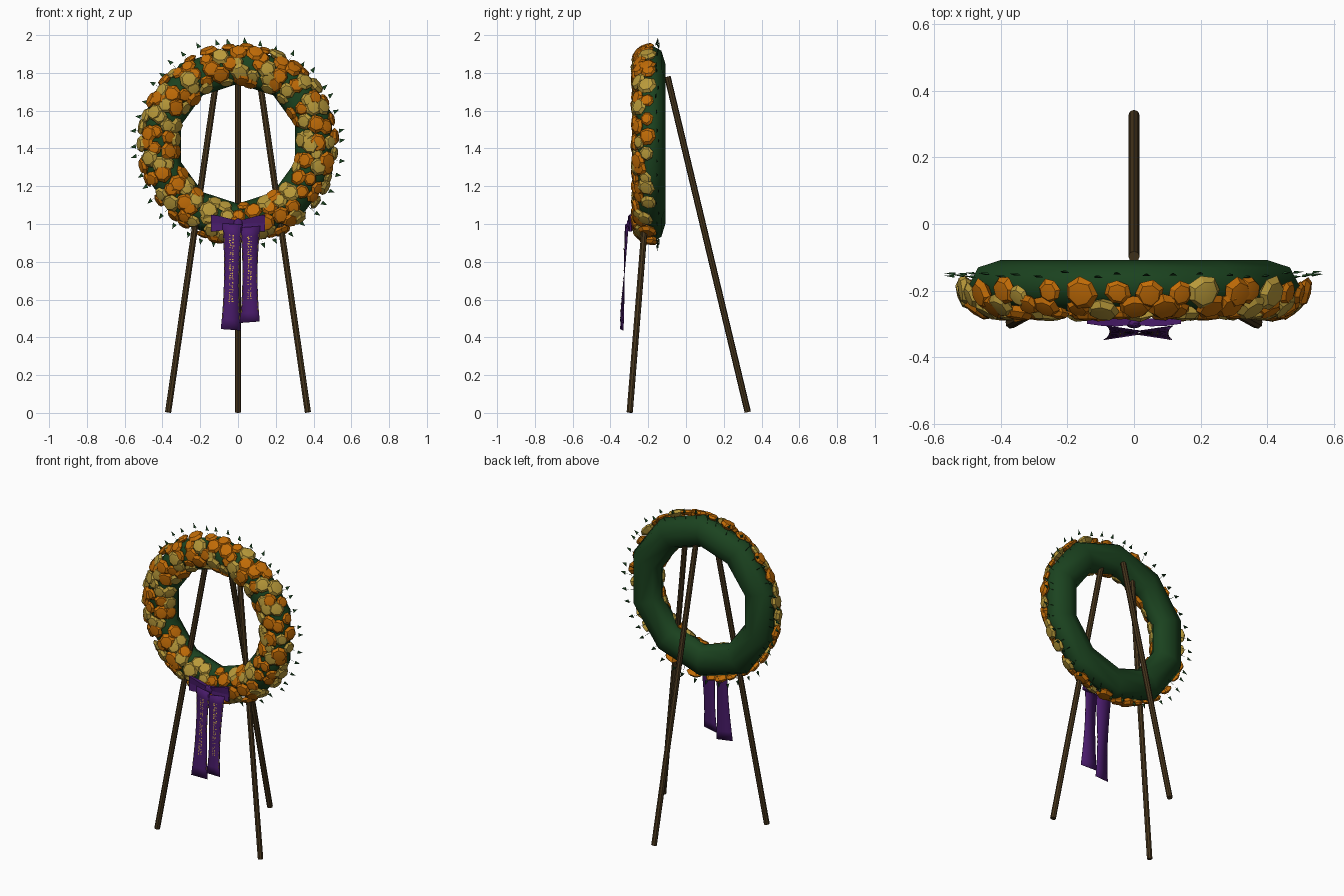
import bpy, bmesh, math, random
from mathutils import Vector, Matrix

if "Cube" in bpy.data.objects:
    bpy.data.objects.remove(bpy.data.objects["Cube"])

random.seed(7)
CZ, CY = 1.425, -0.185          # wreath centre


def mat(name, rgb):
    m = bpy.data.materials.new(name)
    m.diffuse_color = (*rgb, 1)
    m.use_nodes = True
    m.node_tree.nodes["Principled BSDF"].inputs["Base Color"].default_value = m.diffuse_color
    return m


GREEN = mat("moss_green", (0.011, 0.056, 0.014))
ORANGE = mat("orange", (0.54, 0.15, 0.002))
GOLD = mat("straw_yellow", (0.48, 0.32, 0.042))
PURPLE = mat("purple", (0.066, 0.011, 0.145))
WOOD = mat("dark_wood", (0.062, 0.036, 0.012))
FLECK = mat("fleck_gold", (0.68, 0.46, 0.07))


def finish(name, bm, mats, smooth=None):
    me = bpy.data.meshes.new(name)
    bmesh.ops.recalc_face_normals(bm, faces=bm.faces)
    bm.to_mesh(me)
    bm.free()
    for m in mats:
        me.materials.append(m)
    ob = bpy.data.objects.new(name, me)
    bpy.context.collection.objects.link(ob)
    if smooth:
        bpy.ops.object.select_all(action='DESELECT')
        ob.select_set(True)
        bpy.context.view_layer.objects.active = ob
        bpy.ops.object.shade_smooth_by_angle(angle=math.radians(smooth))
    return ob


def on_ring(theta, r, y):
    return Vector((r * math.cos(theta), y, CZ + r * math.sin(theta)))


# coarse green ring
bm = bmesh.new()
N, M = 10, 8
ring = [[bm.verts.new(on_ring(math.radians(18 + 36 * i),
                              0.42 + 0.103 * math.cos(2 * math.pi * j / M),
                              CY + 0.077 * math.sin(2 * math.pi * j / M)))
         for j in range(M)] for i in range(N)]
for i in range(N):
    for j in range(M):
        k, l = (i + 1) % N, (j + 1) % M
        bm.faces.new((ring[i][j], ring[k][j], ring[k][l], ring[i][l]))
finish("wreath_ring", bm, [GREEN], 60)

# flower heads: flat-topped faceted domes in rows over the front half of the ring
bm = bmesh.new()
for phi0, count in ((-58, 25), (-25, 30), (8, 34), (40, 36), (76, 34)):
    for i in range(count):
        th = 2 * math.pi * (i + random.uniform(-0.3, 0.3)) / count + phi0
        phi = math.radians(phi0 + random.uniform(-8, 8))
        pos = on_ring(th, 0.418 + 0.094 * math.sin(phi), CY - 0.080 * math.cos(phi))
        radial = Vector((math.cos(th), 0, math.sin(th)))
        n = (radial * math.sin(phi) + Vector((0, -1, 0)) * math.cos(phi)).normalized()
        rot = n.to_track_quat('Z', 'Y').to_matrix() @ Matrix.Rotation(random.uniform(0, 6), 3, 'Z')
        s = random.uniform(0.036, 0.054)
        rows = []
        for rad, h in ((0.55, -0.30), (1.0, 0.10), (0.72, 0.42)):
            rows.append([bm.verts.new(pos + rot @ Vector((
                s * rad * random.uniform(0.88, 1.1) * math.cos(math.tau * k / 7),
                s * rad * random.uniform(0.88, 1.1) * math.sin(math.tau * k / 7), s * h)))
                for k in range(7)])
        crown = bm.verts.new(pos + rot @ Vector((0, 0, s * 0.52)))
        faces = [bm.faces.new(rows[0][::-1])]
        for k in range(7):
            m = (k + 1) % 7
            for p, q in zip(rows, rows[1:]):
                faces.append(bm.faces.new((p[k], p[m], q[m], q[k])))
            faces.append(bm.faces.new((rows[2][k], rows[2][m], crown)))
        tone = 0 if random.random() < 0.57 else 1
        for f in faces:
            f.material_index = tone
finish("flower_heads", bm, [ORANGE, GOLD], 28)

# leaf tips round the rim: hair-thin stem with a small pointed blade
bm = bmesh.new()
for i in range(42):
    th = 2 * math.pi * i / 42 + random.uniform(-0.03, 0.03)
    y = -0.155 + random.uniform(-0.008, 0.008)
    e = random.uniform(-0.012, 0.010)
    t = Vector((-math.sin(th), 0, math.cos(th)))
    mid, tip = on_ring(th, 0.540 + e, y), on_ring(th, 0.570 + e, y + 0.006) + t * 0.006
    a, b = bm.verts.new(mid + t * 0.012), bm.verts.new(mid - t * 0.012)
    c, d = bm.verts.new(mid + Vector((0, 0.008, 0))), bm.verts.new(tip)
    for tri in ((a, b, d), (b, c, d), (c, a, d), (c, b, a)):
        bm.faces.new(tri)
    base = on_ring(th, 0.49, y)
    bm.faces.new([bm.verts.new(p) for p in (base + t * 0.002, base - t * 0.002, mid)])
finish("leaf_tips", bm, [GREEN])


# easel legs
def leg(name, foot, top, r=0.017):
    foot, top = Vector(foot), Vector(top)
    d = top - foot
    bm = bmesh.new()
    bmesh.ops.create_cone(bm, cap_ends=True, segments=8, radius1=r, radius2=r, depth=d.length,
                          matrix=Matrix.Translation((foot + top) / 2)
                          @ d.to_track_quat('Z', 'Y').to_matrix().to_4x4())
    finish(name, bm, [WOOD], 30)


for side, nm in ((-1, "left"), (1, "right")):
    leg("front_leg_" + nm, (side * 0.37, -0.298, 0.003), (side * 0.112, -0.155, 1.78))
leg("rear_leg", (0, 0.327, 0.004), (0, -0.098, 1.78))


# ribbon tails: waisted, gently folded strips
def tail_point(side, u, v, off=0.0):
    """u from -1 to 1 across, v from 0 at the top to 1 at the bottom"""
    half = 0.040 + 0.013 * (2 * v - 1) ** 2
    top, low = (1.0, 0.44) if side < 0 else (0.985, 0.48)
    cx = -0.030 - 0.008 * v if side < 0 else 0.065 - 0.003 * v
    fold = 0.008 * u * side * math.cos(math.pi * v)
    return Vector((cx + u * half, -0.314 - 0.026 * v + fold - off,
                   top + (low - top) * v + 0.004 * u * side))


def tail_patch(bm, side, us, vs, off=0.0):
    g = [[bm.verts.new(tail_point(side, u, v, off)) for u in us] for v in vs]
    for p, q in zip(g, g[1:]):
        for i in range(len(us) - 1):
            bm.faces.new((p[i], q[i], q[i + 1], p[i + 1]))


for side, nm in ((-1, "left"), (1, "right")):
    bm = bmesh.new()
    tail_patch(bm, side, (-1, 0, 1), [i / 10 for i in range(11)])
    ob = finish("ribbon_tail_" + nm, bm, [PURPLE], 40)
    mod = ob.modifiers.new("thickness", 'SOLIDIFY')
    mod.thickness, mod.offset = 0.002, 0

    # gold flecks down the middle and thin gold dashes along both edges
    bm = bmesh.new()
    for i in range(40):
        v = 0.10 + 0.66 * (i + 0.3 * random.random()) / 40
        for u0 in (-0.30, 0.02):
            if random.random() < 0.72:
                u = u0 + random.uniform(-0.04, 0.06)
                tail_patch(bm, side, (u, u + random.uniform(0.10, 0.24)),
                           (v, v + random.uniform(0.006, 0.012)), 0.004)
    for u in (-0.95, 0.89):
        for i in range(14):
            v = 0.08 + 0.06 * i
            tail_patch(bm, side, (u, u + 0.06), (v, v + 0.035), 0.004)
    finish("ribbon_flecks_" + nm, bm, [FLECK])

# bow loops, flaring outward from the knot
for side, nm in ((-1, "left"), (1, "right")):
    bm = bmesh.new()
    rings = []
    for x, h, y0, y1 in ((0.0, 0.018, -0.302, -0.288), (0.05, 0.028, -0.308, -0.284),
                         (0.10, 0.040, -0.306, -0.284), (0.142, 0.045, -0.300, -0.288)):
        z = 1.0 + 0.03 * x
        rings.append([bm.verts.new((side * x, y, z + dz)) for y, dz in
                      ((y0, -h), (y0 + 0.004, 0), (y0, h), (y1, h), (y1, -h))])
    for p, q in zip(rings, rings[1:]):
        for i in range(5):
            j = (i + 1) % 5
            bm.faces.new((p[i], p[j], q[j], q[i]))
    bm.faces.new(rings[-1])
    bm.faces.new(rings[0])
    finish("bow_loop_" + nm, bm, [PURPLE])

# bow knot
bm = bmesh.new()
bmesh.ops.create_icosphere(bm, subdivisions=2, radius=1, matrix=Matrix.Translation((0, -0.298, 1.0))
                           @ Matrix.Diagonal((0.026, 0.016, 0.030, 1)))
finish("bow_knot", bm, [PURPLE])
